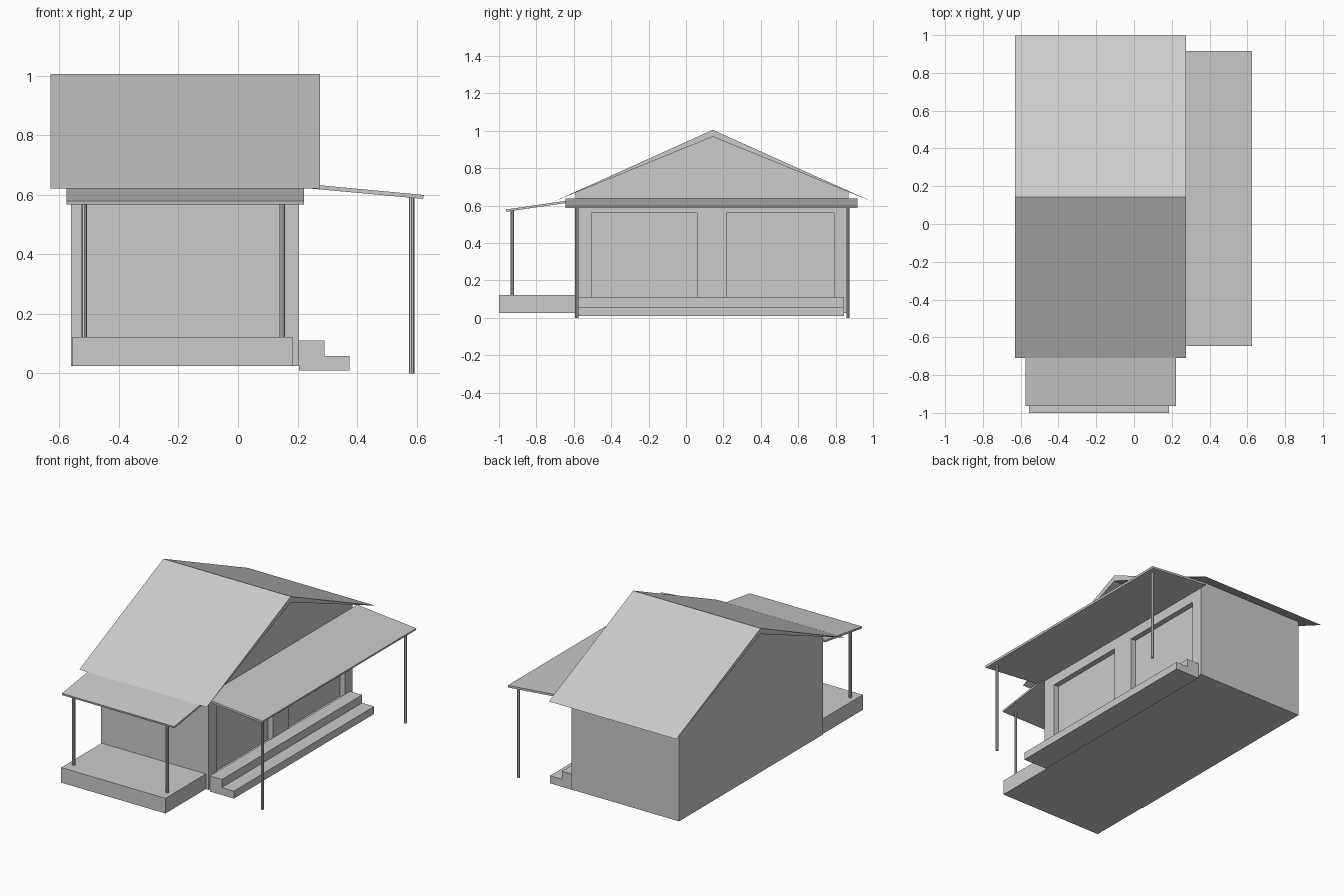
import bpy, bmesh

if "Cube" in bpy.data.objects:
    bpy.data.objects.remove(bpy.data.objects["Cube"])


def prism(name, profile, axis, lo, hi):
    """Extrude a 2D profile along an axis: 'x' takes (y, z), 'y' takes (x, z)."""
    def place(p, t):
        return (t, p[0], p[1]) if axis == 'x' else (p[0], t, p[1])
    bm = bmesh.new()
    face = bm.faces.new([bm.verts.new(place(p, lo)) for p in profile])
    new = bmesh.ops.extrude_face_region(bm, geom=[face])['geom']
    shift = (hi - lo, 0, 0) if axis == 'x' else (0, hi - lo, 0)
    bmesh.ops.translate(bm, vec=shift, verts=[g for g in new if isinstance(g, bmesh.types.BMVert)])
    bmesh.ops.recalc_face_normals(bm, faces=bm.faces)
    mesh = bpy.data.meshes.new(name)
    bm.to_mesh(mesh)
    bm.free()
    obj = bpy.data.objects.new(name, mesh)
    bpy.context.collection.objects.link(obj)
    return obj


def box(name, x0, x1, y0, y1, z0, z1):
    return prism(name, [(x0, z0), (x1, z0), (x1, z1), (x0, z1)], 'y', y0, y1)


def post(name, x, y, z0, z1, radius=0.009):
    bpy.ops.mesh.primitive_cylinder_add(vertices=8, radius=radius, depth=z1 - z0,
                                        location=(x, y, (z0 + z1) / 2))
    bpy.context.object.name = name


# House body with gable ends
house = prism("house_walls", [(-0.59, 0.025), (0.87, 0.025), (0.87, 0.674), (0.14, 0.972),
                              (-0.59, 0.67)], 'x', -0.56, 0.205)

# Two recessed openings in the right wall
for i, (y0, y1) in enumerate([(-0.505, 0.06), (0.217, 0.79)]):
    cutter = box("opening_cutter", 0.17, 0.3, y0, y1, 0.09, 0.56)
    cutter.hide_render = True
    mod = house.modifiers.new("opening", 'BOOLEAN')
    mod.operation = 'DIFFERENCE'
    mod.solver = 'EXACT'
    mod.object = cutter
    bpy.context.view_layer.objects.active = house
    bpy.ops.object.modifier_apply(modifier=mod.name)
    bpy.data.objects.remove(cutter)

# Main roof, tapering to sharp eaves
prism("main_roof", [(-0.71, 0.62), (0.143, 0.968), (0.998, 0.62), (0.143, 1.005)],
      'x', -0.63, 0.275)

# Front porch: deck, sloping roof, posts
box("front_deck", -0.555, 0.185, -1.0, -0.59, 0.025, 0.122)
prism("front_porch_roof", [(-0.962, 0.567), (-0.59, 0.621), (-0.59, 0.633), (-0.964, 0.579)],
      'x', -0.575, 0.222)
for x in (-0.516, 0.148):
    post("front_porch_post", x, -0.929, 0.12, 0.575)

# Side porch: steps, sloping roof, posts
prism("side_steps", [(0.205, 0.01), (0.375, 0.01), (0.375, 0.058), (0.29, 0.058),
                     (0.29, 0.11), (0.205, 0.11)], 'y', -0.578, 0.845)
prism("side_porch_roof", [(0.205, 0.624), (0.621, 0.586), (0.624, 0.599), (0.205, 0.638)],
      'y', -0.645, 0.917)
for y in (-0.585, 0.866):
    post("side_porch_post", 0.583, y, 0.0, 0.592)
